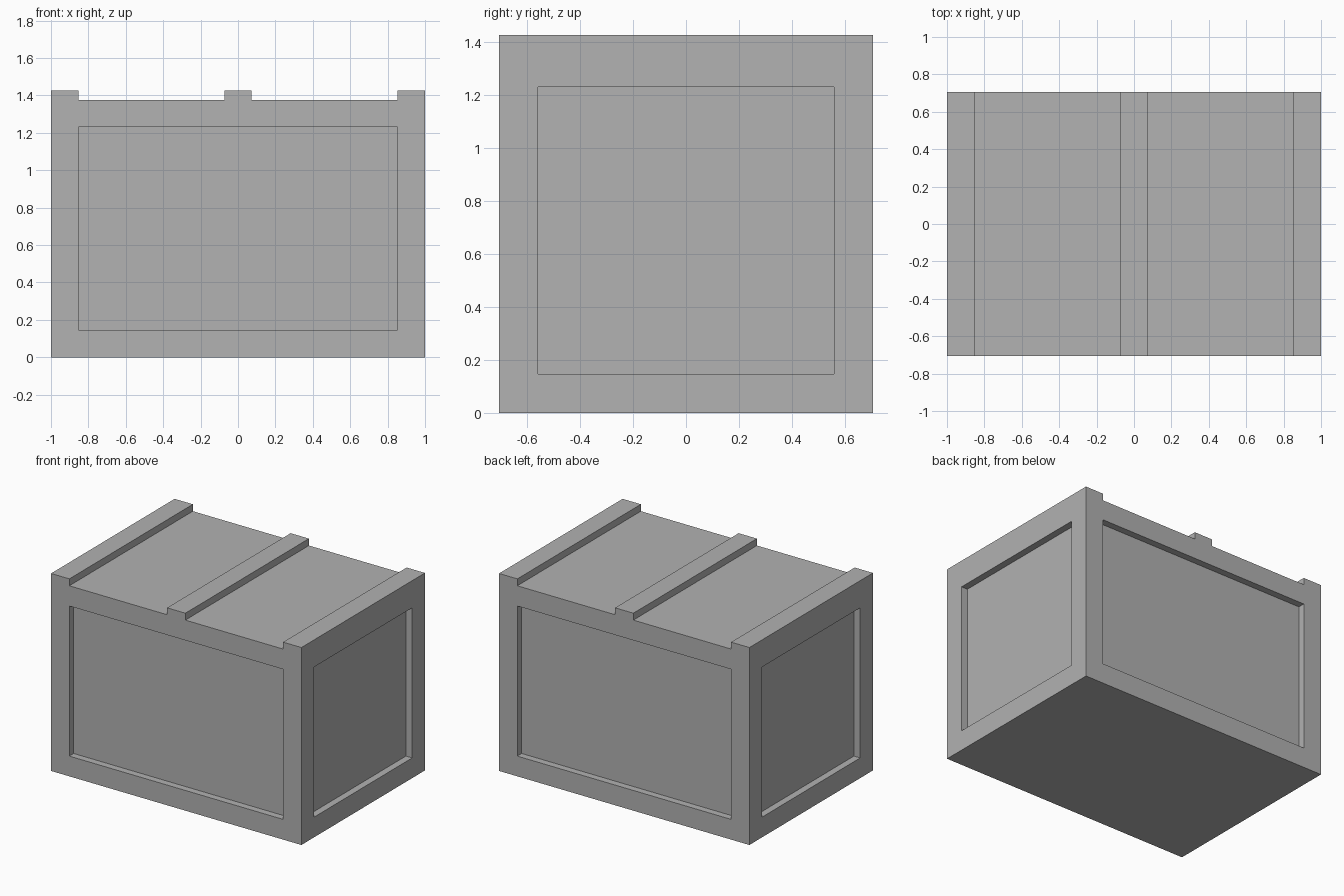
import bpy, bmesh
from mathutils import Vector

cube = bpy.data.objects.get("Cube")
if cube:
    bpy.data.objects.remove(cube, do_unlink=True)

WIDTH, DEPTH, BODY = 2.0, 1.41, 1.376   # body without the lid slats
BORDER, STEP = 0.146, 0.05              # frame width, relief of panels and slats

grey = bpy.data.materials.new("crate grey")
grey.use_nodes = True
color = (0.445, 0.445, 0.445, 1)
grey.diffuse_color = color
grey.node_tree.nodes["Principled BSDF"].inputs["Base Color"].default_value = color

# Solid body standing on the ground
bm = bmesh.new()
bmesh.ops.create_cube(bm, size=1)
bmesh.ops.scale(bm, vec=(WIDTH, DEPTH, BODY), verts=bm.verts)
bmesh.ops.translate(bm, vec=(0, 0, BODY / 2), verts=bm.verts)
bm.normal_update()

# Framed panels: recess sunk straight into each of the four sides
sides = [f for f in bm.faces if abs(f.normal.z) < 0.5]
bmesh.ops.inset_individual(bm, faces=sides, thickness=BORDER, use_even_offset=True)
for panel in sides:
    inward = -panel.normal * STEP
    walls = bmesh.ops.extrude_discrete_faces(bm, faces=[panel])["faces"]
    bmesh.ops.translate(bm, vec=inward, verts=walls[0].verts)
bm.normal_update()


def lid_faces():
    return [f for f in bm.faces if f.normal.z > 0.5
            and f.calc_center_median().z > BODY - 0.01]


# Lid: cut into strips, then raise the two end slats and the middle one
inner, middle = WIDTH / 2 - BORDER, BORDER / 2
for x in (-inner, -middle, middle, inner):
    faces = lid_faces()
    edges = {e for f in faces for e in f.edges}
    verts = {v for f in faces for v in f.verts}
    bmesh.ops.bisect_plane(bm, geom=faces + list(edges) + list(verts),
                           plane_co=Vector((x, 0, 0)), plane_no=Vector((1, 0, 0)))
    bm.normal_update()
slats = [f for f in lid_faces()
         if abs(f.calc_center_median().x) < middle
         or abs(f.calc_center_median().x) > inner]
for slat in slats:
    raised = bmesh.ops.extrude_discrete_faces(bm, faces=[slat])["faces"]
    bmesh.ops.translate(bm, vec=(0, 0, STEP), verts=raised[0].verts)

bmesh.ops.recalc_face_normals(bm, faces=bm.faces)
mesh = bpy.data.meshes.new("crate")
bm.to_mesh(mesh)
bm.free()
mesh.materials.append(grey)
crate = bpy.data.objects.new("crate", mesh)
bpy.context.collection.objects.link(crate)
